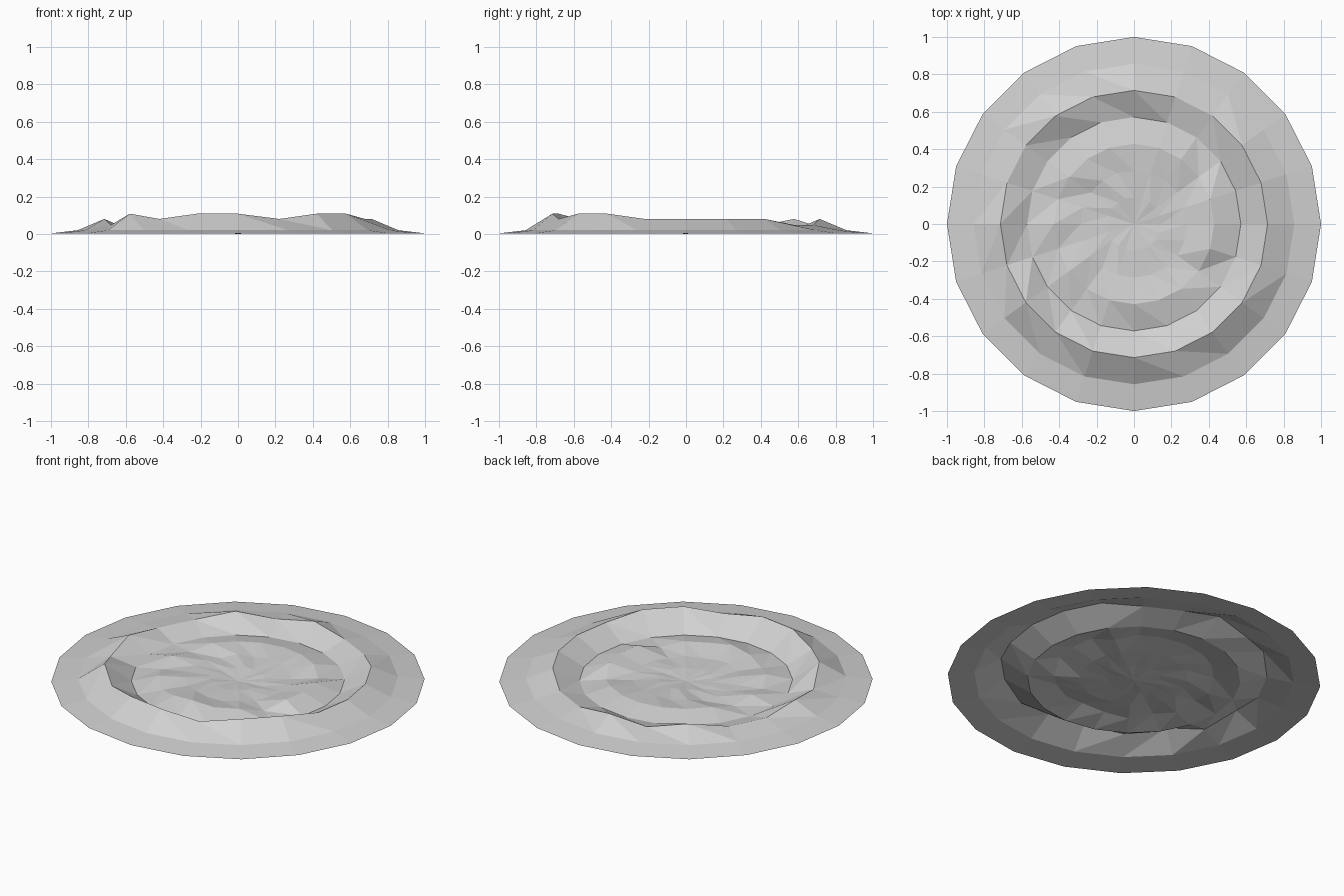
import bpy
import bmesh
import math

SIDES = 20
RING_COUNT = 7

default_cube = bpy.data.objects.get("Cube")
if default_cube:
    bpy.data.objects.remove(default_cube, do_unlink=True)


def make_material(name, colour):
    mat = bpy.data.materials.new(name)
    mat.use_nodes = True
    mat.diffuse_color = colour
    mat.node_tree.nodes["Principled BSDF"].inputs["Base Color"].default_value = colour
    return mat


def uneven_ring(base, high, high_spokes, low, low_spokes):
    """Heights around one ring, raised or lowered at some spokes."""
    heights = [base] * SIDES
    for spoke in high_spokes:
        heights[spoke] = high
    for spoke in low_spokes:
        heights[spoke] = low
    return heights


# Ring heights from the outer edge inwards
outer_edge = [0.003] * SIDES
outer_slope = [0.02] * SIDES
rim = uneven_ring(0.08, 0.108, (12, 14, 15, 17, 18), 0.048, (3, 4, 6, 8, 9, 11))
moat = [0.005] * SIDES
mound = uneven_ring(0.035, 0.05, (0, 1, 15, 19), 0.012, (2, 9, 11, 13, 18))
basin = uneven_ring(0.015, 0.025, (4, 5, 7, 12, 14), 0.008, (2, 8, 16, 18))
hollow = uneven_ring(0.013, 0.018, (3, 6, 13), 0.008, (0, 9, 16))
ring_heights = [outer_edge, outer_slope, rim, moat, mound, basin, hollow]


def build_crater():
    bm = bmesh.new()
    rings = []
    for index, heights in enumerate(ring_heights):
        radius = 1 - index / RING_COUNT
        ring = []
        for spoke, z in enumerate(heights):
            angle = math.tau * spoke / SIDES
            ring.append(bm.verts.new((radius * math.cos(angle), radius * math.sin(angle), z)))
        rings.append(ring)

    # Faceted bands between neighbouring rings
    for outer, inner in zip(rings, rings[1:]):
        for k in range(SIDES):
            n = (k + 1) % SIDES
            bm.faces.new((outer[k], outer[n], inner[k]))
            bm.faces.new((inner[k], outer[n], inner[n]))

    # Fan closing the middle
    middle = bm.verts.new((0, 0, 0))
    last = rings[-1]
    for k in range(SIDES):
        bm.faces.new((last[k], last[(k + 1) % SIDES], middle))

    mesh = bpy.data.meshes.new("crater")
    bm.to_mesh(mesh)
    bm.free()
    crater = bpy.data.objects.new("crater", mesh)
    bpy.context.collection.objects.link(crater)
    return crater


crater = build_crater()
crater.data.materials.append(make_material("pale grey rock", (0.64, 0.64, 0.64, 1)))
